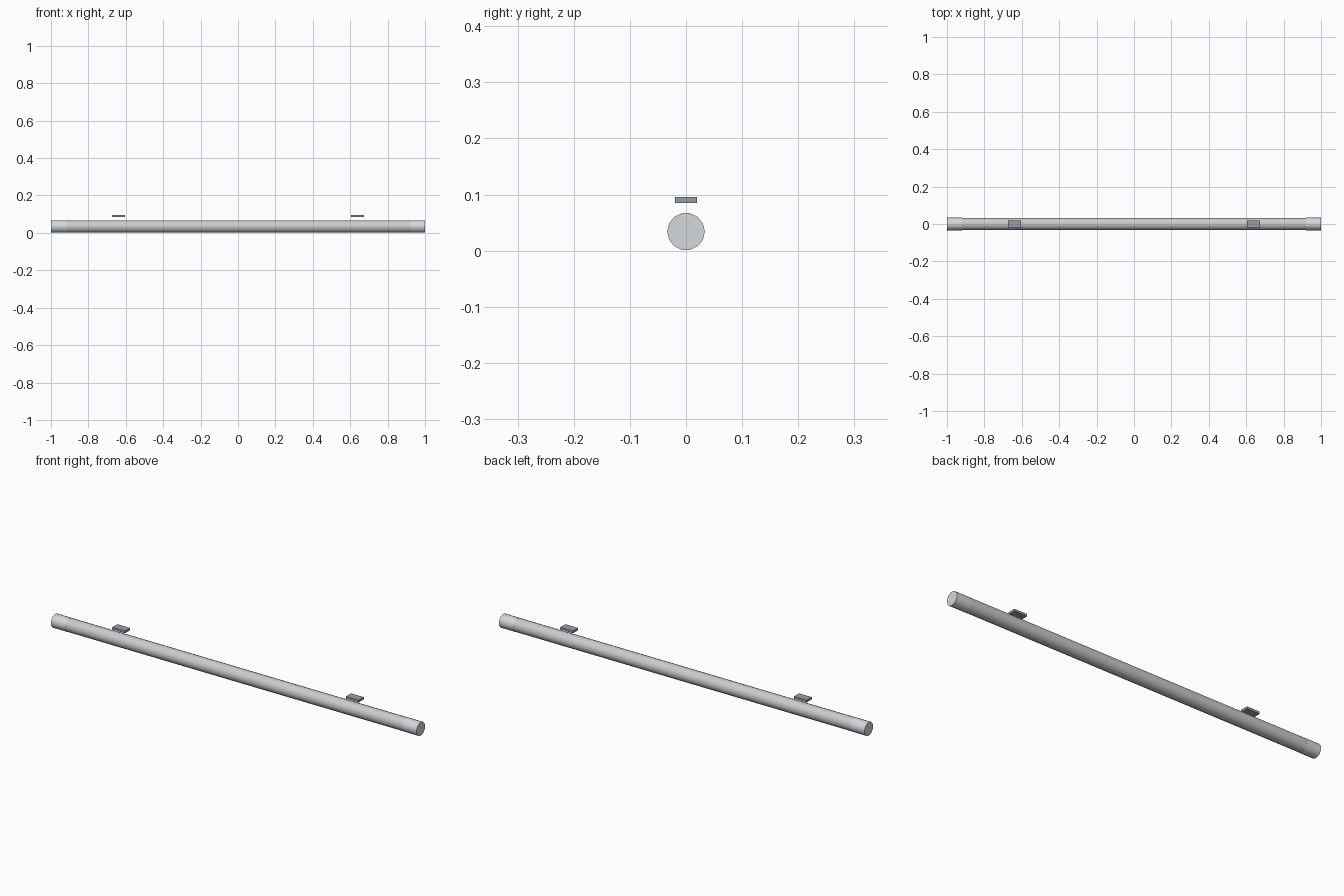
import bpy, math

if "Cube" in bpy.data.objects:
    bpy.data.objects.remove(bpy.data.objects["Cube"])

R = 0.033     # tube radius
CZ = 0.034    # tube axis height
SIDES = 14


def material(name, rgb):
    m = bpy.data.materials.new(name)
    m.diffuse_color = (*rgb, 1)
    m.use_nodes = True
    m.node_tree.nodes["Principled BSDF"].inputs["Base Color"].default_value = m.diffuse_color
    return m


cap_mat = material("pale_cap", (0.66, 0.69, 0.71))
plate_mat = material("slate_plate", (0.30, 0.35, 0.41))


def rod(name, x0, x1, radius, mat=None):
    bpy.ops.mesh.primitive_cylinder_add(
        vertices=SIDES, radius=radius, depth=x1 - x0,
        location=((x0 + x1) / 2, 0, CZ), rotation=(0, math.pi / 2, 0))
    o = bpy.context.object
    o.name = name
    if mat:
        o.data.materials.append(mat)
    bpy.ops.object.shade_smooth_by_angle(angle=math.radians(40))
    return o


# Long tube between the end caps
rod("tube", -0.92, 0.92, R)

for side, s in (("left", -1), ("right", 1)):
    # End cap
    rod(f"{side}_end_cap", *sorted((s * 0.92, s * 1.0)), R + 0.0005, cap_mat)
    # Floating mounting plate above the tube
    bpy.ops.mesh.primitive_cube_add(size=1, location=(s * 0.639, 0, 0.0905))
    plate = bpy.context.object
    plate.name = f"{side}_mounting_plate"
    plate.scale = (0.07, 0.04, 0.011)
    plate.data.materials.append(plate_mat)
